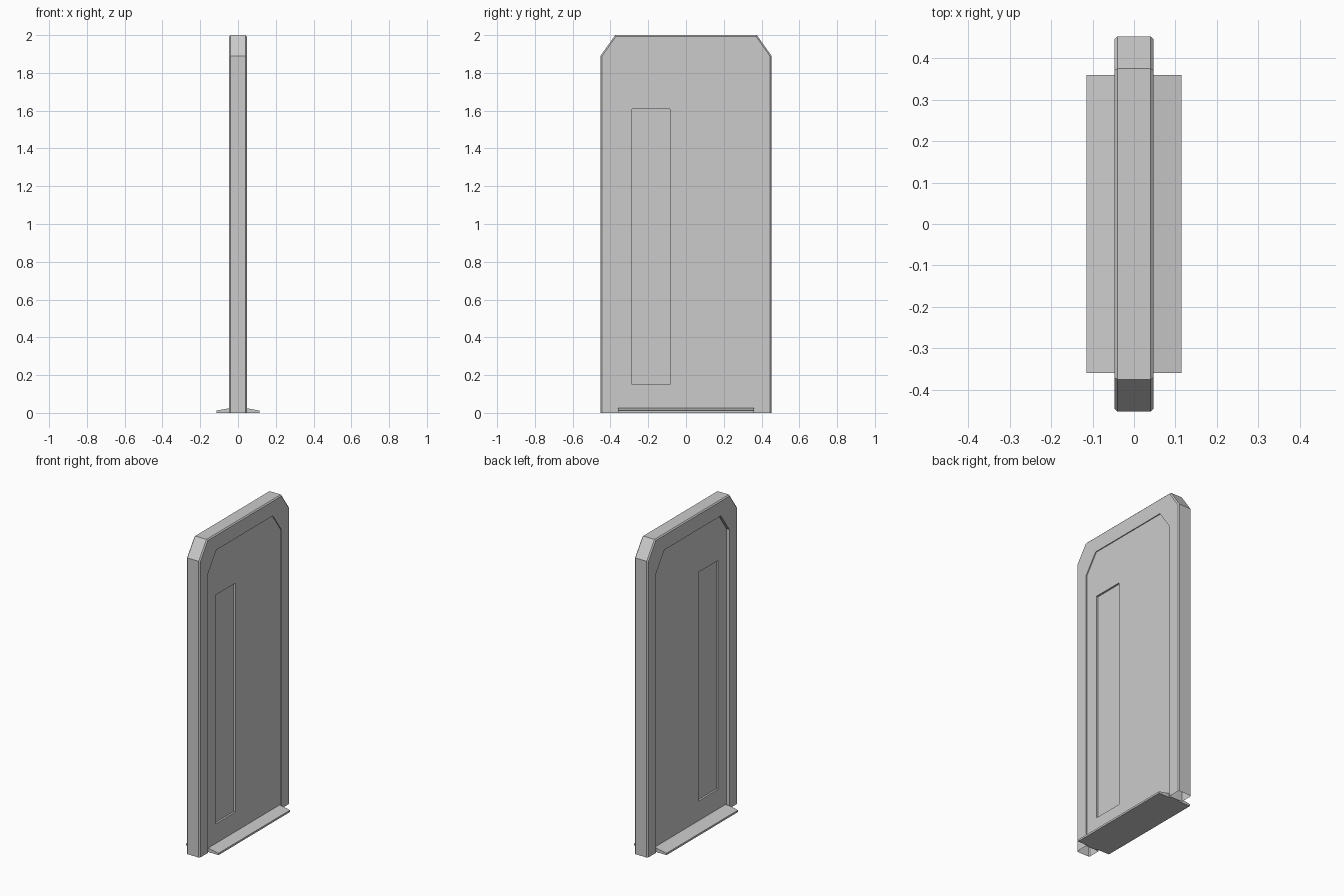
import bpy, bmesh

if "Cube" in bpy.data.objects:
    bpy.data.objects.remove(bpy.data.objects["Cube"])


def finish(name, bm):
    bmesh.ops.recalc_face_normals(bm, faces=bm.faces)
    me = bpy.data.meshes.new(name)
    bm.to_mesh(me)
    bm.free()
    ob = bpy.data.objects.new(name, me)
    bpy.context.collection.objects.link(ob)
    return ob


def arch(y, top, cut_y, cut_z):
    """Doorway outline in (y, z) with clipped upper corners."""
    right = [(y, 0), (y, top - cut_z), (y - cut_y, top)]
    return right + [(-a, b) for a, b in reversed(right)]


def ring(bm, outline, x):
    return [bm.verts.new((x, y, z)) for y, z in outline]


def prism(name, outline, x0, x1):
    bm = bmesh.new()
    a, b = ring(bm, outline, x0), ring(bm, outline, x1)
    bm.faces.new(a)
    bm.faces.new(b)
    for i in range(len(a)):
        j = (i + 1) % len(a)
        bm.faces.new((a[i], a[j], b[j], b[i]))
    return finish(name, bm)


# Hollow frame: bevelled section swept round the doorway, open at the feet
T, B = 0.047, 0.007
outer = arch(0.453, 2.0, 0.078, 0.11)
edge = arch(0.453 - B, 2.0 - B, 0.075, 0.106)
inner = arch(0.37, 1.9, 0.085, 0.12)
bm = bmesh.new()
rings = [ring(bm, o, x) for o, x in (
    (outer, T - B), (edge, T), (inner, T),
    (inner, -T), (edge, -T), (outer, B - T))]
for k in range(len(rings)):
    a, b = rings[k], rings[(k + 1) % len(rings)]
    for i in range(len(a) - 1):
        bm.faces.new((a[i], a[i + 1], b[i + 1], b[i]))
finish("door_frame", bm)

# Door leaf, set deeper on one side
X0, X1 = -0.027, 0.041
leaf = prism("door_leaf", inner, X0, X1)

# Long shallow recess on both faces of the leaf
D = 0.012
slot = [(-0.285, 0.15), (-0.085, 0.15), (-0.085, 1.61), (-0.285, 1.61)]
for x0, x1 in ((X1 - D, X1 + 0.05), (X0 - 0.05, X0 + D)):
    cutter = prism("slot_cutter", slot, x0, x1)
    cutter.hide_render = True
    mod = leaf.modifiers.new("slot", 'BOOLEAN')
    mod.operation = 'DIFFERENCE'
    mod.solver = 'EXACT'
    mod.object = cutter
    bpy.context.view_layer.objects.active = leaf
    bpy.ops.object.modifier_apply(modifier=mod.name)
    bpy.data.objects.remove(cutter)

# Threshold ramp sloping down to both sides
bm = bmesh.new()
section = [(-0.115, 0), (0.115, 0), (0.115, 0.012),
           (0.045, 0.025), (-0.045, 0.025), (-0.115, 0.012)]
face = bm.faces.new([bm.verts.new((x, -0.36, z)) for x, z in section])
ext = bmesh.ops.extrude_face_region(bm, geom=[face], use_keep_orig=True)
bmesh.ops.translate(bm, vec=(0, 0.72, 0), verts=[
    v for v in ext["geom"] if isinstance(v, bmesh.types.BMVert)])
finish("threshold", bm)
